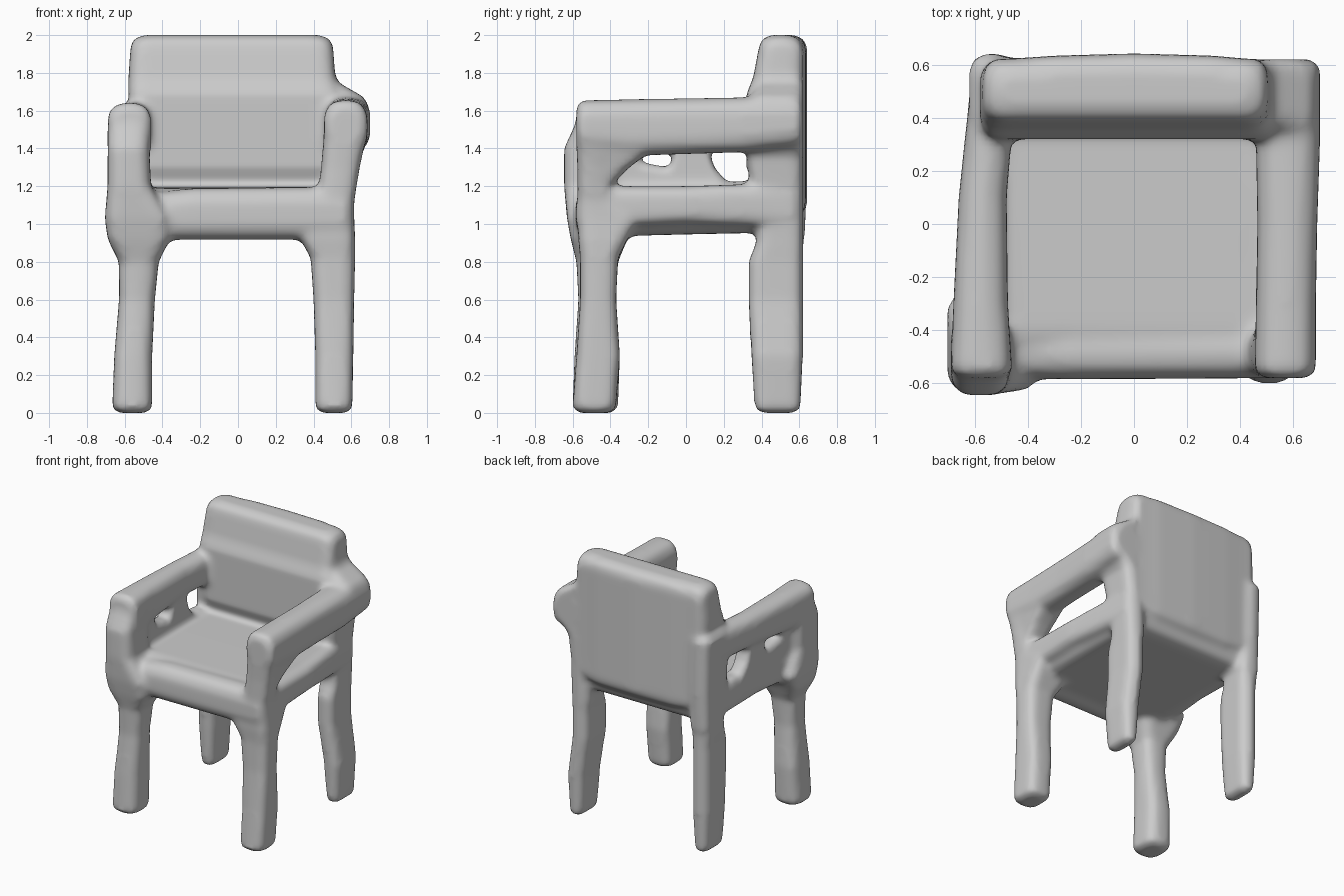
import bpy, bmesh, math
from mathutils import Vector

bm = bmesh.new()


def rounded_rect(u0, u1, v0, v1, r, n=4):
    pts = []
    r = min(r, (u1 - u0) / 2 * 0.98, (v1 - v0) / 2 * 0.98)
    for q, (cu, cv) in enumerate([(u1 - r, v1 - r), (u0 + r, v1 - r), (u0 + r, v0 + r), (u1 - r, v0 + r)]):
        for i in range(n):
            a = (q + i / (n - 1)) * math.pi / 2
            pts.append((cu + r * math.cos(a), cv + r * math.sin(a)))
    return pts


def loft(axis, stations, r=0.06, cap=0.04):
    """Skin rounded rectangles (t, u0, u1, v0, v1) along an axis, with rounded ends.
    The u and v directions are the two other axes in x, y, z order."""
    def rounded_end(st, sign):
        out = []
        for deg in (90, 60, 30):
            a = math.radians(deg)
            d = cap * (1 - math.cos(a))
            out.append((st[0] - sign * cap * (1 - math.sin(a)), st[1] + d, st[2] - d, st[3] + d, st[4] - d))
        return out
    first, last = stations[0], stations[-1]
    rows = rounded_end(first, -1)
    rows.append((first[0] + cap,) + first[1:])
    rows += stations[1:-1]
    rows.append((last[0] - cap,) + last[1:])
    rows += rounded_end(last, 1)[::-1]
    others = [i for i in range(3) if i != axis]
    rings = []
    for t, *rect in rows:
        ring = []
        for u, v in rounded_rect(*rect, r):
            p = Vector((0, 0, 0))
            p[axis], p[others[0]], p[others[1]] = t, u, v
            ring.append(bm.verts.new(p))
        rings.append(ring)
    faces = [bm.faces.new(rings[0]), bm.faces.new(rings[-1])]
    for a, b in zip(rings, rings[1:]):
        for i in range(len(a)):
            j = (i + 1) % len(a)
            faces.append(bm.faces.new((a[i], a[j], b[j], b[i])))
    bmesh.ops.recalc_face_normals(bm, faces=faces)


X, Y, Z = 0, 1, 2

# thick seat panel, front rail and side rails
loft(Y, [(-0.56, -0.56, 0.56, 0.93, 1.17), (-0.4, -0.56, 0.55, 0.935, 1.19), (0.0, -0.56, 0.54, 0.945, 1.195),
         (0.56, -0.56, 0.53, 0.955, 1.195)], 0.09, 0.08)
loft(X, [(-0.62, -0.58, -0.38, 0.915, 1.15), (-0.25, -0.585, -0.38, 0.915, 1.19), (0.6, -0.58, -0.38, 0.915, 1.2)], 0.09)
loft(Y, [(-0.55, 0.44, 0.61, 0.98, 1.2), (0.0, 0.44, 0.605, 1.0, 1.2), (0.6, 0.40, 0.56, 0.98, 1.22)])
loft(Y, [(-0.55, -0.64, -0.45, 0.96, 1.2), (0.0, -0.62, -0.46, 0.99, 1.2), (0.6, -0.61, -0.45, 0.97, 1.22)])

# backrest, leaning front face and fuller lower half, with a gently bowed rear skin
loft(Z, [(0.96, -0.56, 0.53, 0.36, 0.58), (1.1, -0.57, 0.54, 0.36, 0.615), (1.2, -0.57, 0.54, 0.36, 0.62),
         (1.3, -0.56, 0.54, 0.32, 0.62), (1.6, -0.575, 0.55, 0.32, 0.62), (1.69, -0.58, 0.545, 0.32, 0.62),
         (1.77, -0.58, 0.515, 0.355, 0.62), (2.0, -0.57, 0.505, 0.385, 0.62)], 0.07, 0.07)
loft(X, [(-0.56, 0.45, 0.62, 1.06, 1.98), (-0.3, 0.45, 0.634, 1.04, 2.0), (0.0, 0.45, 0.642, 1.04, 2.0),
         (0.3, 0.45, 0.634, 1.04, 2.0), (0.5, 0.45, 0.62, 1.06, 1.98)], 0.07)

# rear posts joining arms, seat and rear legs
loft(Z, [(0.9, 0.40, 0.55, 0.38, 0.62), (1.2, 0.40, 0.56, 0.34, 0.62), (1.36, 0.42, 0.58, 0.32, 0.62),
         (1.48, 0.46, 0.67, 0.32, 0.62), (1.58, 0.46, 0.70, 0.32, 0.62), (1.67, 0.46, 0.67, 0.34, 0.62),
         (1.79, 0.44, 0.53, 0.39, 0.62)], 0.06)
loft(Z, [(0.9, -0.61, -0.45, 0.38, 0.63), (1.2, -0.61, -0.45, 0.34, 0.64), (1.64, -0.62, -0.46, 0.33, 0.64)])

# right arm and left arm
loft(Y, [(-0.58, 0.455, 0.685, 1.38, 1.655), (-0.3, 0.46, 0.685, 1.36, 1.66), (0.0, 0.465, 0.69, 1.37, 1.665),
         (0.3, 0.46, 0.70, 1.38, 1.67), (0.62, 0.42, 0.70, 1.41, 1.68)], 0.09)
loft(Y, [(-0.58, -0.69, -0.46, 1.32, 1.64), (-0.3, -0.68, -0.475, 1.36, 1.64), (0.1, -0.66, -0.48, 1.39, 1.64),
         (0.62, -0.61, -0.44, 1.39, 1.65)], 0.08)

# corner brace under the front of the right arm
loft(Z, [(1.08, 0.46, 0.61, -0.57, -0.44), (1.2, 0.46, 0.62, -0.57, -0.40), (1.3, 0.46, 0.64, -0.57, -0.30),
         (1.36, 0.46, 0.655, -0.57, -0.22), (1.46, 0.46, 0.67, -0.57, -0.15)], 0.05)

# left side wall, dipping to leave two ragged openings under the arm
loft(Y, [(-0.56, -0.66, -0.49, 1.05, 1.48), (-0.31, -0.63, -0.50, 1.05, 1.46), (-0.25, -0.62, -0.50, 1.05, 1.33),
         (-0.09, -0.62, -0.50, 1.05, 1.30), (-0.03, -0.62, -0.50, 1.05, 1.46), (0.10, -0.62, -0.50, 1.05, 1.46),
         (0.15, -0.62, -0.50, 1.05, 1.30), (0.22, -0.62, -0.50, 1.05, 1.22), (0.34, -0.61, -0.50, 1.05, 1.23)], 0.04)

# front right leg and post
loft(Z, [(0.0, 0.41, 0.605, -0.60, -0.37), (0.3, 0.41, 0.61, -0.58, -0.35), (0.6, 0.40, 0.615, -0.56, -0.37),
         (0.82, 0.385, 0.62, -0.56, -0.36), (0.92, 0.33, 0.62, -0.57, -0.31), (1.03, 0.33, 0.615, -0.57, -0.25),
         (1.12, 0.42, 0.615, -0.575, -0.38), (1.3, 0.44, 0.645, -0.575, -0.40), (1.42, 0.45, 0.67, -0.58, -0.38),
         (1.62, 0.46, 0.675, -0.58, -0.38)])

# front left leg and bulging post
loft(Z, [(0.0, -0.665, -0.455, -0.60, -0.36), (0.3, -0.655, -0.455, -0.59, -0.35), (0.6, -0.63, -0.44, -0.57, -0.37),
         (0.8, -0.63, -0.42, -0.58, -0.36), (0.92, -0.69, -0.36, -0.61, -0.31), (1.03, -0.705, -0.36, -0.63, -0.25),
         (1.2, -0.69, -0.46, -0.645, -0.36), (1.4, -0.69, -0.47, -0.645, -0.36), (1.56, -0.69, -0.465, -0.59, -0.36)], 0.07)

# rear legs, flattened from side to side, the right one set further in at the top
for x, lean in ((-0.53, 0.0), (0.515, -0.04)):
    loft(Z, [(0.0, x - 0.055, x + 0.055, 0.36, 0.61), (0.3, x - 0.07, x + 0.07, 0.345, 0.62),
             (0.6, x - 0.07 + lean, x + 0.07 + lean, 0.33, 0.62), (0.8, x - 0.07 + lean, x + 0.07 + lean, 0.33, 0.62),
             (0.9, x - 0.08 + lean, x + 0.075 + lean, 0.37, 0.62), (1.05, x - 0.08 + lean, x + 0.08 + lean, 0.38, 0.62)], 0.06)

# fuse all parts into one soft moulded skin
mesh = bpy.data.meshes.new("armchair")
bm.to_mesh(mesh)
bm.free()
chair = bpy.data.objects.new("armchair", mesh)
bpy.context.collection.objects.link(chair)
fuse = chair.modifiers.new("fuse", 'REMESH')
fuse.mode = 'VOXEL'
fuse.voxel_size = 0.02
fuse.use_smooth_shade = True
soften = chair.modifiers.new("soften", 'SMOOTH')
soften.factor = 0.5
soften.iterations = 8
